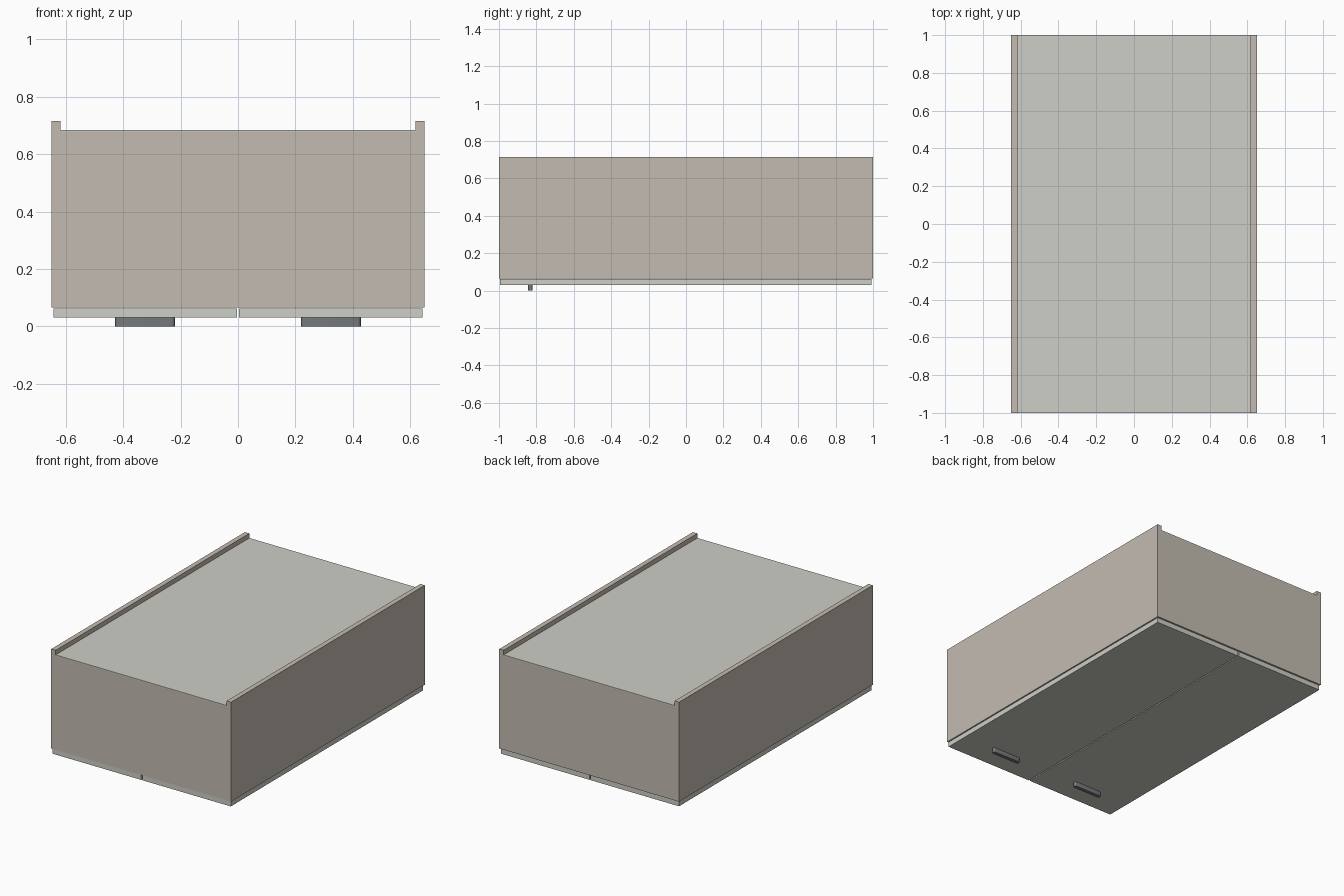
import bpy, bmesh, math

if "Cube" in bpy.data.objects:
    bpy.data.objects.remove(bpy.data.objects["Cube"])


def material(name, rgb):
    m = bpy.data.materials.new(name)
    m.diffuse_color = (*rgb, 1)
    m.use_nodes = True
    m.node_tree.nodes["Principled BSDF"].inputs["Base Color"].default_value = m.diffuse_color
    return m


CARCASS = material("carcass_beige", (0.55, 0.50, 0.44))
PANEL = material("panel_grey", (0.62, 0.62, 0.57))
METAL = material("handle_metal", (0.18, 0.19, 0.20))


def finish(name, bm, mat):
    bmesh.ops.recalc_face_normals(bm, faces=bm.faces)
    mesh = bpy.data.meshes.new(name)
    bm.to_mesh(mesh)
    bm.free()
    mesh.materials.append(mat)
    ob = bpy.data.objects.new(name, mesh)
    bpy.context.collection.objects.link(ob)
    return ob


def box(name, x, y, z, mat):
    bm = bmesh.new()
    bmesh.ops.create_cube(bm, size=1)
    for v in bm.verts:
        for i, (lo, hi) in enumerate((x, y, z)):
            v.co[i] = lo if v.co[i] < 0 else hi
    return finish(name, bm, mat)


def handle(name, cx, cy, length, width, z0, z1, mat):
    # Bar with half-round ends, extruded from the door face
    bm = bmesh.new()
    r = width / 2
    pts = []
    for side, start in ((1, -math.pi / 2), (-1, math.pi / 2)):
        for k in range(9):
            a = start + math.pi * k / 8
            pts.append((cx + side * (length / 2 - r) + r * math.cos(a),
                        cy + r * math.sin(a), z0))
    face = bm.faces.new([bm.verts.new(p) for p in pts])
    ext = bmesh.ops.extrude_face_region(bm, geom=[face])
    for g in ext["geom"]:
        if isinstance(g, bmesh.types.BMVert):
            g.co.z = z1
    ob = finish(name, bm, mat)
    bpy.ops.object.select_all(action='DESELECT')
    ob.select_set(True)
    bpy.context.view_layer.objects.active = ob
    bpy.ops.object.shade_smooth_by_angle(angle=math.radians(35))


W, T = 0.65, 0.032            # half width, board thickness
Z0, ZB, Z1 = 0.065, 0.685, 0.715  # carcass opening, back panel, side tops

# Mirrored parts: long side boards, doors and handles
for s, tag in ((-1, "left"), (1, "right")):
    def span(a, b):
        return tuple(sorted((s * a, s * b)))
    box(f"side_board_{tag}", span(W - T, W), (-1, 1), (Z0, Z1), CARCASS)
    box(f"door_{tag}", span(0.004, 0.644), (-0.994, 0.992), (0.03, 0.062), PANEL)
    handle(f"handle_{tag}", s * 0.324, -0.832, 0.208, 0.024, 0, 0.031, METAL)

# End boards fitted between the sides
inner = (-W + T, W - T)
box("end_board_front", inner, (-1, -1 + T), (Z0, ZB - 0.006), CARCASS)
box("end_board_back", inner, (1 - T, 1), (Z0, ZB - 0.006), CARCASS)

# Thin recessed panel closing the carcass
box("back_panel", inner, (-1, 1), (ZB - 0.006, ZB), PANEL)
